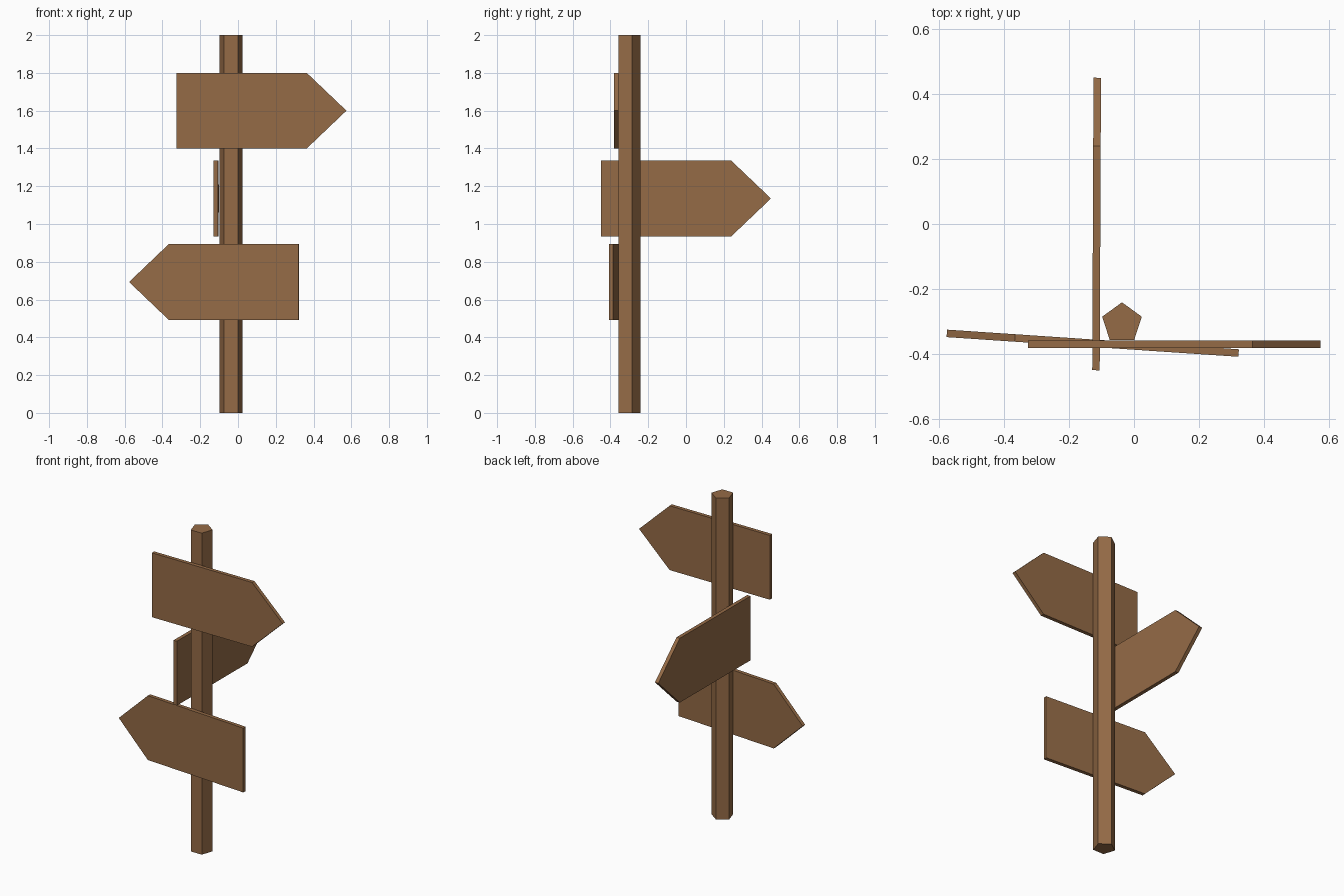
import bpy, bmesh, math
from mathutils import Matrix

if "Cube" in bpy.data.objects:
    bpy.data.objects.remove(bpy.data.objects["Cube"])

wood = bpy.data.materials.new("wood")
wood.diffuse_color = (0.30, 0.147, 0.062, 1)
wood.use_nodes = True
wood.node_tree.nodes["Principled BSDF"].inputs["Base Color"].default_value = wood.diffuse_color


def prism(name, profile, depth, matrix):
    """Extrude a flat XY profile along local +Z, then place it."""
    bm = bmesh.new()
    face = bm.faces.new([bm.verts.new((x, y, 0)) for x, y in profile])
    ext = bmesh.ops.extrude_face_region(bm, geom=[face])
    top = [v for v in ext["geom"] if isinstance(v, bmesh.types.BMVert)]
    bmesh.ops.translate(bm, verts=top, vec=(0, 0, depth))
    bmesh.ops.transform(bm, matrix=matrix, verts=bm.verts)
    bmesh.ops.recalc_face_normals(bm, faces=bm.faces)
    mesh = bpy.data.meshes.new(name)
    bm.to_mesh(mesh)
    bm.free()
    mesh.materials.append(wood)
    obj = bpy.data.objects.new(name, mesh)
    bpy.context.collection.objects.link(obj)
    return obj


# Five-sided post, one corner pointing to the back
R = 0.064
pentagon = [(R * math.cos(math.radians(90 + 72 * i)),
             R * math.sin(math.radians(90 + 72 * i))) for i in range(5)]
prism("post", pentagon, 2.0, Matrix.Translation((-0.037, -0.305, 0)))

# Arrow boards: the butt end centre, and the heading of the arrow
THICK = 0.023
arrow = [(0, -0.2), (0.69, -0.2), (0.9, 0), (0.69, 0.2), (0, 0.2)]


def board(name, butt, heading):
    m = (Matrix.Translation(butt)
         @ Matrix.Rotation(math.radians(heading), 4, 'Z')
         @ Matrix.Rotation(math.radians(90), 4, 'X')
         @ Matrix.Translation((0, 0, -THICK / 2)))
    prism(name, arrow, THICK, m)


board("top_arrow_board", (-0.326, -0.370, 1.6), 0)
board("middle_arrow_board", (-0.117, -0.45, 1.135), 89.75)
board("lower_arrow_board", (0.322, -0.397, 0.693), 176.15)
